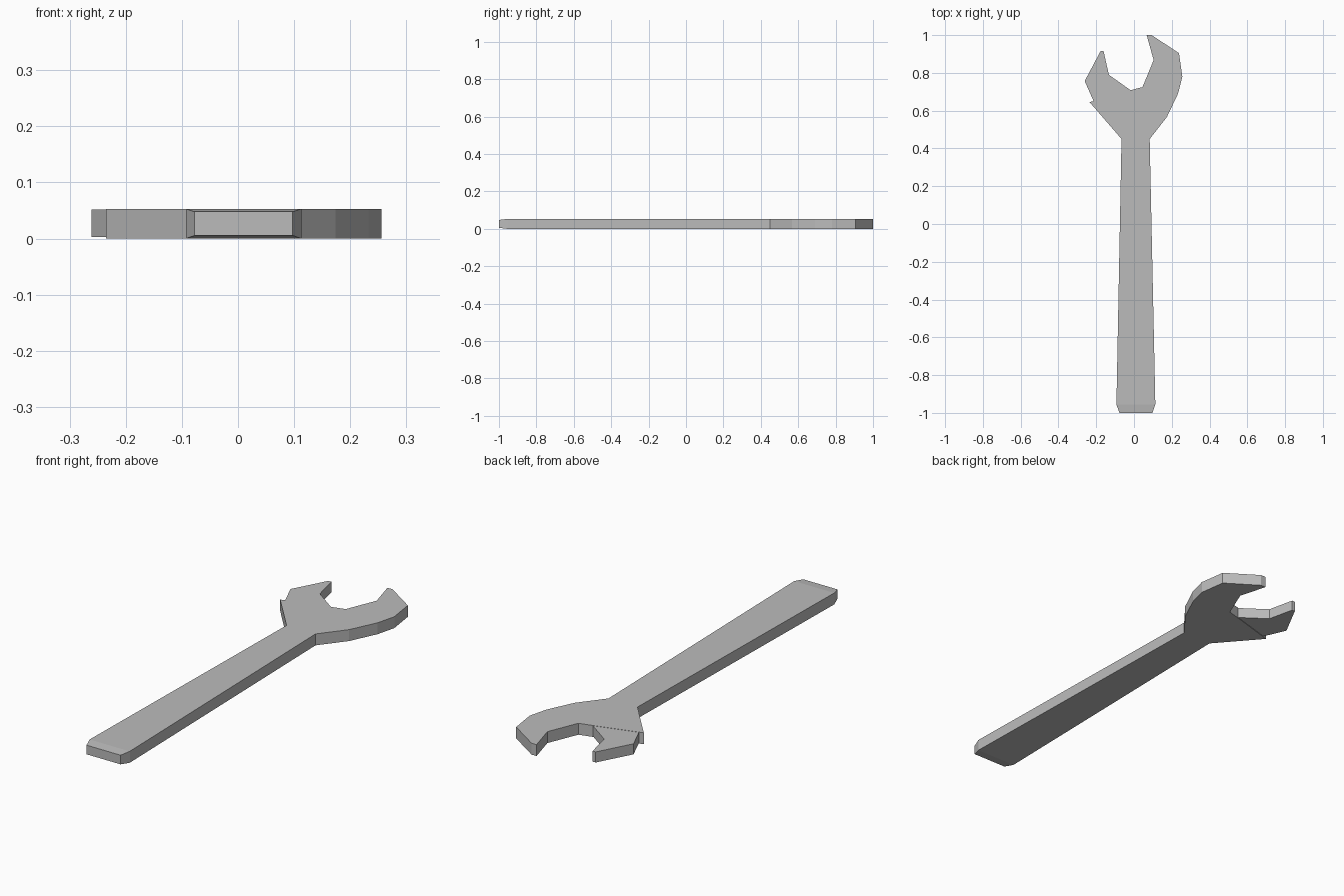
import bpy, bmesh

if "Cube" in bpy.data.objects:
    bpy.data.objects.remove(bpy.data.objects["Cube"])

steel = bpy.data.materials.new("steel grey")
steel.diffuse_color = (0.5, 0.5, 0.5, 1)
steel.use_nodes = True
steel.node_tree.nodes["Principled BSDF"].inputs["Base Color"].default_value = steel.diffuse_color


def prism(name, outline, z0, z1, finish=None):
    """Extrude a flat counter-clockwise outline between two heights."""
    bm = bmesh.new()
    face = bm.faces.new([bm.verts.new((x, y, z0)) for x, y in outline])
    new = bmesh.ops.extrude_face_region(bm, geom=[face], use_keep_orig=True)["geom"]
    for v in new:
        if isinstance(v, bmesh.types.BMVert):
            v.co.z = z1
    bmesh.ops.recalc_face_normals(bm, faces=bm.faces)
    if finish:
        finish(bm)
        bmesh.ops.recalc_face_normals(bm, faces=bm.faces)
    mesh = bpy.data.meshes.new(name)
    bm.to_mesh(mesh)
    bm.free()
    mesh.materials.append(steel)
    obj = bpy.data.objects.new(name, mesh)
    bpy.context.collection.objects.link(obj)
    return obj


def taper_end(bm):
    """Pull the handle end out into a narrower, thinner butt."""
    end = min(bm.faces, key=lambda f: f.calc_center_median().y)
    new = bmesh.ops.extrude_discrete_faces(bm, faces=[end])["faces"][0]
    for v in new.verts:
        v.co.y = -1.0
        v.co.x = 0.01 + (v.co.x - 0.01) * 0.85
        v.co.z = 0.0275 + (v.co.z - 0.0275) * 0.8


# handle with the fixed jaw
prism("handle_and_fixed_jaw", [
    (-0.093, -0.955), (0.113, -0.955), (0.083, 0.45), (0.174, 0.566),
    (0.233, 0.69), (0.256, 0.78), (0.238, 0.905), (0.093, 1.0),
    (0.067, 1.0), (0.104, 0.868), (0.045, 0.725), (-0.018, 0.708),
    (-0.235, 0.645), (-0.066, 0.45)], 0.0, 0.053, taper_end)

# sliding jaw, slightly thinner and set against the sloping seam
prism("sliding_jaw", [
    (-0.214, 0.651), (-0.018, 0.708), (-0.133, 0.79), (-0.161, 0.915),
    (-0.177, 0.915), (-0.261, 0.757)], 0.003, 0.052)
